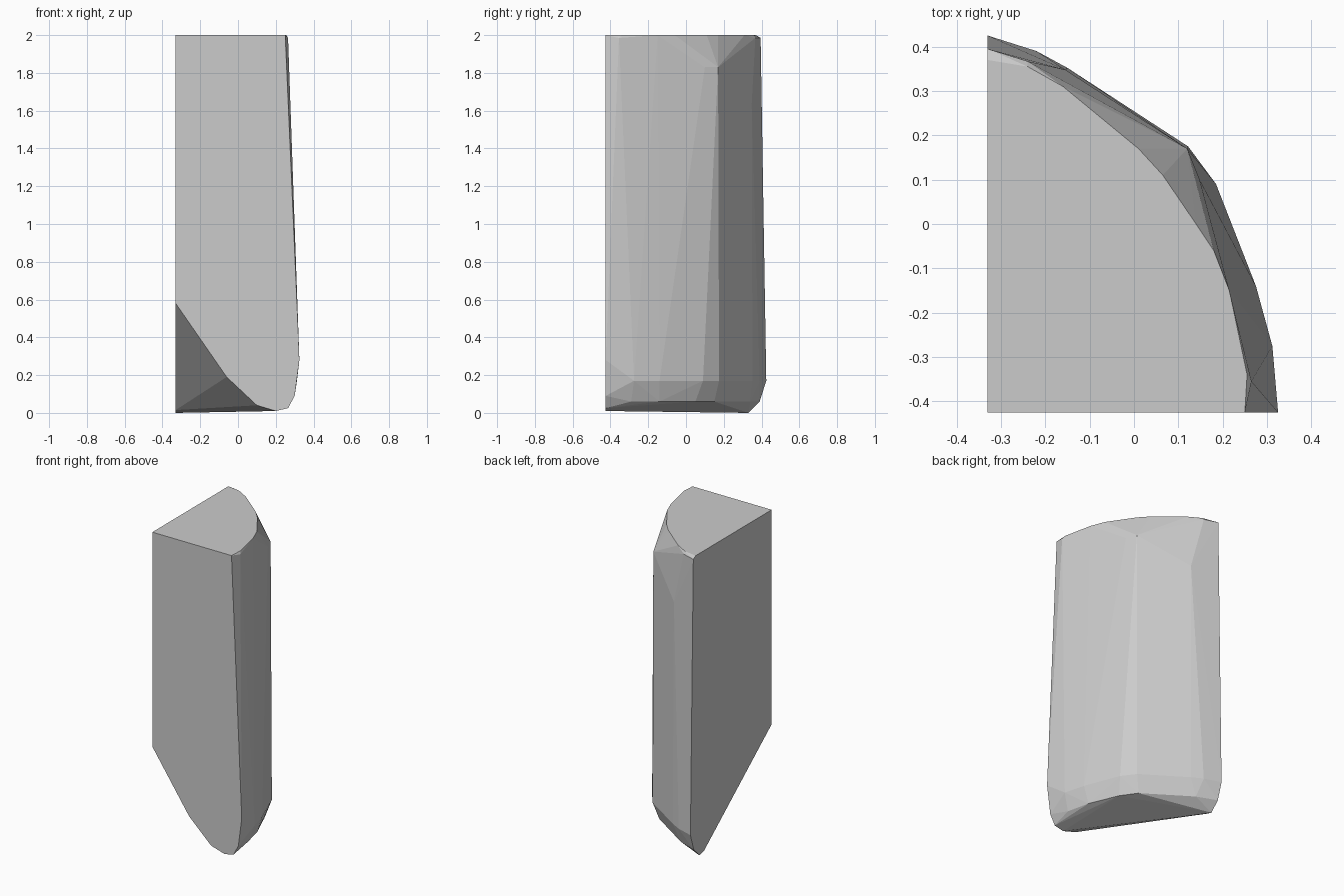
import bpy
import bmesh

cube = bpy.data.objects.get("Cube")
if cube:
    bpy.data.objects.remove(cube, do_unlink=True)

stone = bpy.data.materials.new("pale_grey_stone")
stone.use_nodes = True
grey = (0.6, 0.6, 0.6, 1)
stone.diffuse_color = grey
stone.node_tree.nodes["Principled BSDF"].inputs["Base Color"].default_value = grey

LEFT, FRONT = -0.33, -0.425   # the two flat cut sides


def level(outline, z):
    return [(x, y, z) for x, y in outline]


# Top: flat fan with a slightly chipped rim
top = level([(LEFT, FRONT), (LEFT, 0.37), (-0.24, 0.355), (-0.16, 0.31),
             (0.01, 0.17), (0.065, 0.11), (0.14, 0), (0.18, -0.06),
             (0.215, -0.15), (0.255, -0.34), (0.25, FRONT)], 2)
rim = level([(LEFT, 0.395), (-0.24, 0.367), (0.265, -0.355)], 1.985)

# Curved outer wall: high ridges, then the widest line near the foot
ridges = [(0.12, 0.17, 1.83), (0.148, 0.1, 1.83), (-0.155, 0.348, 1.64)]
wide = level([(LEFT, 0.425), (-0.22, 0.39), (-0.15, 0.352), (0.122, 0.175),
              (0.185, 0.09), (0.275, -0.14), (0.312, -0.275)], 0.17)
wide.append((0.325, FRONT, 0.28))

# Rounded foot
foot = level([(LEFT, 0.39), (-0.2, 0.34), (0.09, 0.15), (0.16, 0.05),
              (0.24, -0.14), (0.275, -0.29)], 0.06)
foot += [(0.3, FRONT, 0.09), (0.265, FRONT, 0.025)]

# Slanted underside between the two flat sides
underside = [(LEFT, FRONT, 0.58), (-0.06, FRONT, 0.19), (0.1, FRONT, 0.04),
             (0.2, FRONT, 0.01), (-0.23, 0, 0.095), (LEFT, 0.28, 0.015),
             (LEFT, 0.33, 0)]

bm = bmesh.new()
for point in top + rim + ridges + wide + foot + underside:
    bm.verts.new(point)
hull = bmesh.ops.convex_hull(bm, input=list(bm.verts))
loose = [v for v in bm.verts if not v.link_faces]
bmesh.ops.delete(bm, geom=loose, context="VERTS")
bmesh.ops.dissolve_limit(bm, angle_limit=0.01, verts=list(bm.verts), edges=list(bm.edges))
bmesh.ops.recalc_face_normals(bm, faces=list(bm.faces))

mesh = bpy.data.meshes.new("stone_wedge")
bm.to_mesh(mesh)
bm.free()
mesh.materials.append(stone)
bpy.context.collection.objects.link(bpy.data.objects.new("stone_wedge", mesh))
